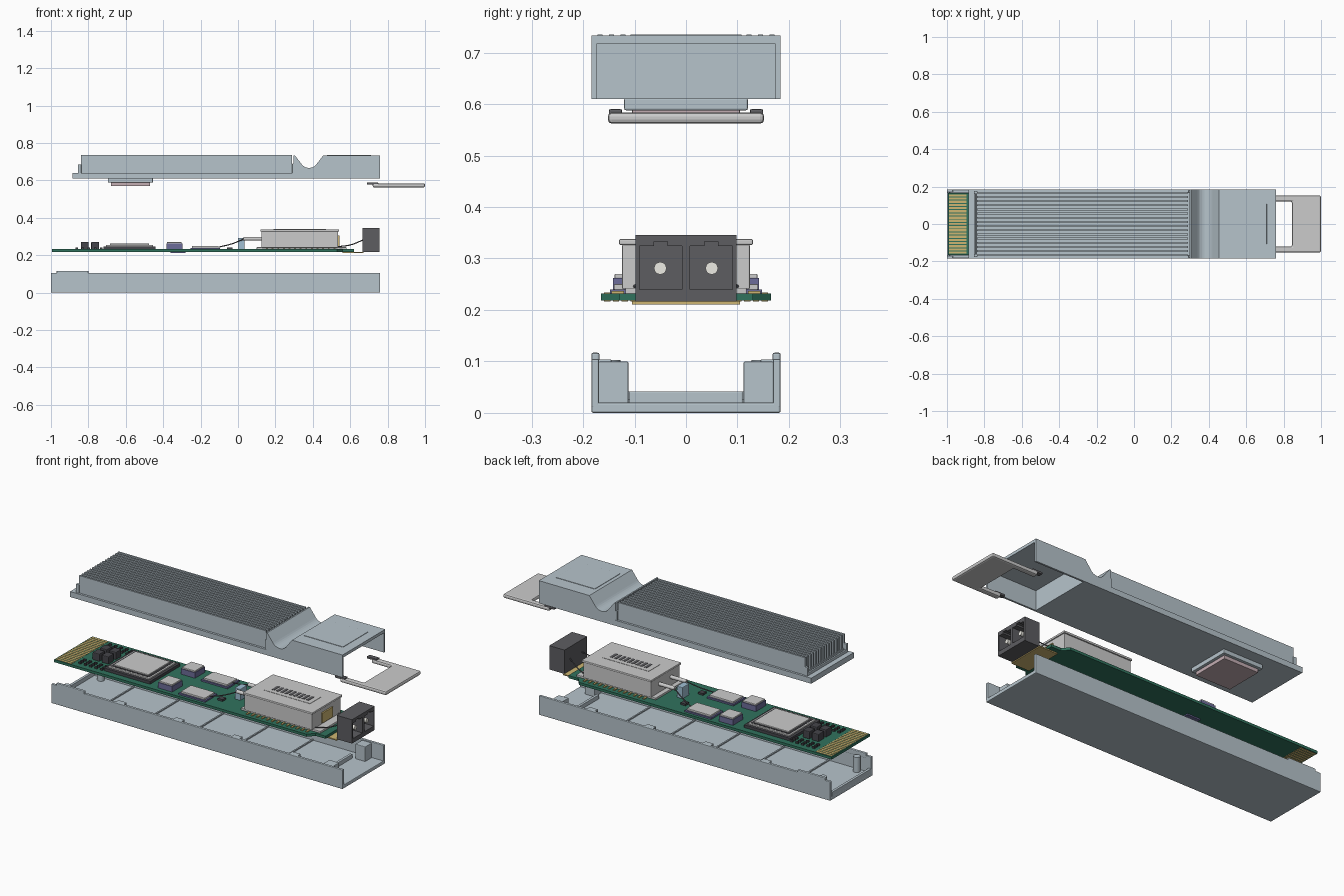
import bpy, bmesh, math
from mathutils import Vector, Matrix

if "Cube" in bpy.data.objects:
    bpy.data.objects.remove(bpy.data.objects["Cube"])


def material(name, r, g, b):
    m = bpy.data.materials.new(name)
    m.diffuse_color = (r, g, b, 1)
    m.use_nodes = True
    m.node_tree.nodes["Principled BSDF"].inputs["Base Color"].default_value = m.diffuse_color
    return m


SHELL = material("shell_metal", 0.47, 0.55, 0.60)
SILVER = material("silver", 0.66, 0.66, 0.66)
GREEN = material("board_green", 0.03, 0.17, 0.11)
BLACK = material("black", 0.06, 0.06, 0.07)
DARK = material("dark_plastic", 0.11, 0.11, 0.12)
GOLD = material("gold", 0.62, 0.47, 0.17)
PURPLE = material("chip_base", 0.15, 0.15, 0.32)
BLUE = material("lens_blue", 0.35, 0.52, 0.65)
PINK = material("thermal_pad", 0.55, 0.42, 0.45)
WHITE = material("ferrule_white", 0.85, 0.84, 0.78)


def finish(name, bm, mat, bevel=0.0):
    me = bpy.data.meshes.new(name)
    bmesh.ops.recalc_face_normals(bm, faces=bm.faces)
    bm.to_mesh(me)
    bm.free()
    ob = bpy.data.objects.new(name, me)
    bpy.context.collection.objects.link(ob)
    if mat:
        me.materials.append(mat)
    if bevel:
        mod = ob.modifiers.new("bevel", "BEVEL")
        mod.width, mod.segments, mod.limit_method = bevel, 2, "ANGLE"
    return ob


def boxes(name, items, mat, bevel=0.0):
    """Each item is x0, x1, y0, y1, z0, z1."""
    bm = bmesh.new()
    for x0, x1, y0, y1, z0, z1 in items:
        mtx = Matrix.Translation(((x0 + x1) / 2, (y0 + y1) / 2, (z0 + z1) / 2))
        mtx @= Matrix.Diagonal((x1 - x0, y1 - y0, z1 - z0, 1))
        bmesh.ops.create_cube(bm, size=1, matrix=mtx)
    return finish(name, bm, mat, bevel)


def both(items):
    """Mirror boxes across y."""
    return [b for x0, x1, y0, y1, z0, z1 in items
            for b in ((x0, x1, y0, y1, z0, z1), (x0, x1, -y1, -y0, z0, z1))]


def prism(name, pts, axis, a, b, mat, bevel=0.0):
    """Extrude a 2D outline along y (x,z points) or z (x,y points)."""
    put = (lambda p, t: (p[0], t, p[1])) if axis == "y" else (lambda p, t: (p[0], p[1], t))
    bm = bmesh.new()
    f = bm.faces.new([bm.verts.new(put(p, a)) for p in pts])
    ext = bmesh.ops.extrude_face_region(bm, geom=[f])["geom"]
    move = Vector(put((0, 0), b - a))
    bmesh.ops.translate(bm, verts=[v for v in ext if isinstance(v, bmesh.types.BMVert)], vec=move)
    return finish(name, bm, mat, bevel)


def cylinders(name, items, axis, r, mat):
    """Each item is centre x, y, z and length."""
    bm = bmesh.new()
    rot = Matrix.Rotation(math.pi / 2, 4, "Y") if axis == "x" else Matrix()
    for x, y, z, d in items:
        bmesh.ops.create_cone(bm, cap_ends=True, segments=24, radius1=r, radius2=r, depth=d,
                              matrix=Matrix.Translation((x, y, z)) @ rot)
    ob = finish(name, bm, mat)
    bpy.context.view_layer.objects.active = ob
    ob.select_set(True)
    bpy.ops.object.shade_smooth_by_angle()
    ob.select_set(False)
    return ob


def cut(ob, cutter):
    mod = ob.modifiers.new("cut", "BOOLEAN")
    mod.operation, mod.object, mod.solver = "DIFFERENCE", cutter, "EXACT"
    bpy.context.view_layer.objects.active = ob
    bpy.ops.object.modifier_apply(modifier="cut")
    bpy.data.objects.remove(cutter)


def wires(name, paths, r, mat):
    cu = bpy.data.curves.new(name, "CURVE")
    cu.dimensions, cu.bevel_depth, cu.bevel_resolution = "3D", r, 2
    for pts in paths:
        sp = cu.splines.new("BEZIER")
        sp.bezier_points.add(len(pts) - 1)
        for bp, p in zip(sp.bezier_points, pts):
            bp.co, bp.handle_left_type, bp.handle_right_type = p, "AUTO", "AUTO"
    cu.materials.append(mat)
    bpy.context.collection.objects.link(bpy.data.objects.new(name, cu))


# Lower shell: tray with walls, taller rear side rails, end lip
boxes("lower_shell_floor", [(-1, 0.76, -0.184, 0.184, 0, 0.02)], SHELL, 0.004)
boxes("lower_shell_walls", both([(-1, 0.76, 0.169, 0.184, 0.01, 0.105)]), SHELL, 0.003)
boxes("lower_shell_rear_rails", both([(-0.97, -0.8, 0.168, 0.184, 0.09, 0.117)]), SHELL, 0.004)
boxes("lower_shell_end_lip", [(-1, -0.985, -0.17, 0.17, 0.015, 0.042),
                              (0.6, 0.615, -0.11, 0.11, 0.015, 0.042)], SHELL, 0.002)
boxes("lower_shell_corner_blocks", both([(0.63, 0.69, 0.112, 0.17, 0.015, 0.1)]), SHELL, 0.003)
boxes("lower_shell_floor_ribs", [(x, x + 0.008, -0.17, 0.17, 0.018, 0.026)
                                 for x in (-0.75, -0.48, -0.21, 0.06, 0.33)], SHELL)
boxes("lower_shell_clips", both([(x, x + 0.05, 0.145, 0.171, 0.08, 0.104)
                                 for x in (-0.62, -0.27, 0.08, 0.43)]), SHELL, 0.002)
cylinders("lower_shell_posts", [(-0.93, s * 0.145, 0.06, 0.085) for s in (-1, 1)], "z", 0.018, SHELL)

# Circuit board with edge contacts
prism("circuit_board", [(-0.995, -0.165), (0.53, -0.165), (0.56, -0.13), (0.62, -0.13),
                        (0.62, 0.13), (0.56, 0.13), (0.53, 0.165), (-0.995, 0.165)],
      "z", 0.218, 0.232, GREEN)
pads = []
for i in range(19):
    y = -0.153 + i * 0.017
    pads += [(-0.99, -0.895, y - 0.006, y + 0.006, z, z + 0.003) for z in (0.2305, 0.2165)]
boxes("edge_contacts", pads, GOLD)
boxes("flex_tail", [(0.56, 0.67, -0.105, 0.105, 0.211, 0.217)], GOLD)

# Board components
boxes("inductors", [(x, x + 0.042, y - 0.024, y + 0.024, 0.23, 0.272)
                    for x in (-0.84, -0.785) for y in (-0.032, 0.032)], BLACK, 0.004)
boxes("passives", both([(-0.87 + i * 0.033, -0.856 + i * 0.033, y, y + 0.01, 0.23, 0.241)
                        for i in range(5) for y in (0.085, 0.105, 0.125)]
                       + [(-0.06, -0.03, 0.06, 0.09, 0.23, 0.242)]), BLACK)
boxes("processor_base", [(-0.72, -0.44, -0.13, 0.13, 0.23, 0.247)], BLACK, 0.002)
boxes("processor_rim", [(-0.705, -0.455, -0.115, 0.115, 0.245, 0.254)], SILVER, 0.002)
boxes("processor_gap", [(-0.695, -0.465, -0.105, 0.105, 0.25, 0.2555)], BLACK)
boxes("processor_lid", [(-0.685, -0.475, -0.095, 0.095, 0.25, 0.262)], SILVER, 0.003)
boxes("driver_chip_bases", both([(-0.383, -0.298, 0.055, 0.142, 0.23, 0.262)]), PURPLE)
boxes("driver_chip_lids", both([(-0.38, -0.301, 0.058, 0.139, 0.261, 0.27)]), SILVER, 0.002)
boxes("amplifier_bases", both([(-0.255, -0.095, 0.045, 0.148, 0.23, 0.24)]), PURPLE)
boxes("amplifier_lids", both([(-0.247, -0.103, 0.053, 0.14, 0.239, 0.25)]), SILVER, 0.002)
boxes("underside_chip", [(-0.36, -0.28, -0.06, 0.06, 0.211, 0.219)], PURPLE)

# Optical package with lid, ribbed plate and gold window
boxes("optical_base", [(0.1, 0.58, -0.118, 0.118, 0.231, 0.243)], SILVER, 0.002)
boxes("optical_box", [(0.125, 0.535, -0.124, 0.124, 0.24, 0.328)], SILVER, 0.003)
boxes("optical_lid", [(0.12, 0.54, -0.13, 0.13, 0.326, 0.338)], SILVER, 0.003)
boxes("optical_lid_plate", [(0.19, 0.47, -0.05, 0.05, 0.336, 0.3395)], SILVER)
boxes("optical_lid_marks", [(0.22 + i * 0.026, 0.236 + i * 0.026, -0.025, 0.025, 0.337, 0.341)
                            for i in range(9)], DARK)
boxes("optical_window", [(0.53, 0.543, -0.045, 0.045, 0.25, 0.305)], GOLD)
boxes("optical_side_leads", both([(0.15 + i * 0.03, 0.16 + i * 0.03, 0.12, 0.145, 0.231, 0.237)
                                  for i in range(13)]), GOLD)

# Lens block, fibre tubes and fibres
boxes("lens_block", [(0.0, 0.035, -0.03, 0.03, 0.23, 0.293)], BLUE, 0.003)
cylinders("fibre_tubes", [(0.08, y, 0.288, 0.1) for y in (-0.05, 0.05)], "x", 0.01, SILVER)
wires("rear_fibres", [[(-0.1, s * 0.1, 0.244), (-0.03, s * 0.075, 0.262), (0.035, s * 0.05, 0.288)]
                      for s in (-1, 1)], 0.003, DARK)
wires("front_fibres", [[(0.535, s * 0.1, 0.246), (0.6, s * 0.075, 0.255), (0.67, s * 0.048, 0.282)]
                       for s in (-1, 1)], 0.003, DARK)

# Twin port receptacle
port = boxes("receptacle", [(0.665, 0.757, -0.098, 0.098, 0.216, 0.346)], DARK)
cut(port, boxes("port_cutter", both([(0.685, 0.78, 0.008, 0.09, 0.24, 0.324)]), None))
cut(port, boxes("key_cutter", both([(0.685, 0.78, 0.036, 0.062, 0.315, 0.333)]), None))
cylinders("ferrules", [(0.71, s * 0.05, 0.281, 0.07) for s in (-1, 1)], "x", 0.012, WHITE)

# Upper shell: plate, scooped head with cavity
arc = [(0.38 + 0.05 * math.sin(t), 0.717 - 0.05 * math.cos(t))
       for t in [math.radians(-52 + 104 * i / 10) for i in range(11)]]
outline = [(-0.885, 0.61), (0.76, 0.61), (0.76, 0.733), (0.455, 0.733)] + arc[::-1] + \
          [(0.305, 0.733), (0.297, 0.733), (0.297, 0.64), (-0.885, 0.64)]
upper = prism("upper_shell", outline, "y", -0.184, 0.184, SHELL)
cut(upper, boxes("cavity_cutter", [(0.46, 0.8, -0.174, 0.174, 0.58, 0.717)], None))
boxes("head_panel", [(0.475, 0.71, -0.108, 0.108, 0.73, 0.7355)], SHELL, 0.001)

# Heat sink fins, front and rear rails
n = 16
boxes("heat_sink_fins", [(-0.84, 0.29, y - 0.005, y + 0.005, 0.635, 0.735)
                         for y in [-0.167 + 0.334 * i / (n - 1) for i in range(n)]], SHELL)
boxes("heat_sink_base", [(-0.842, 0.298, -0.17, 0.17, 0.635, 0.66)], SHELL)
boxes("heat_sink_end_rails", [(-0.856, -0.846, -0.172, 0.172, 0.635, 0.655)]
      + both([(-0.856, -0.838, 0.16, 0.176, 0.635, 0.686),
              (0.29, 0.306, 0.166, 0.182, 0.635, 0.69)]), SHELL, 0.002)

# Thermal block under the upper shell
boxes("thermal_block", [(-0.695, -0.455, -0.12, 0.12, 0.588, 0.612)], SHELL, 0.003)
boxes("thermal_pad", [(-0.68, -0.47, -0.105, 0.105, 0.569, 0.589)], PINK, 0.002)

# Pull handle: U shaped bail with dark latch feet
prism("pull_handle", [(0.72, -0.152), (1, -0.152), (1, 0.152), (0.72, 0.152), (0.72, 0.12),
                      (0.845, 0.12), (0.845, -0.12), (0.72, -0.12)], "z", 0.562, 0.584, SILVER, 0.008)
boxes("latch_feet", both([(0.69, 0.75, 0.124, 0.15, 0.578, 0.59)]), DARK, 0.003)
